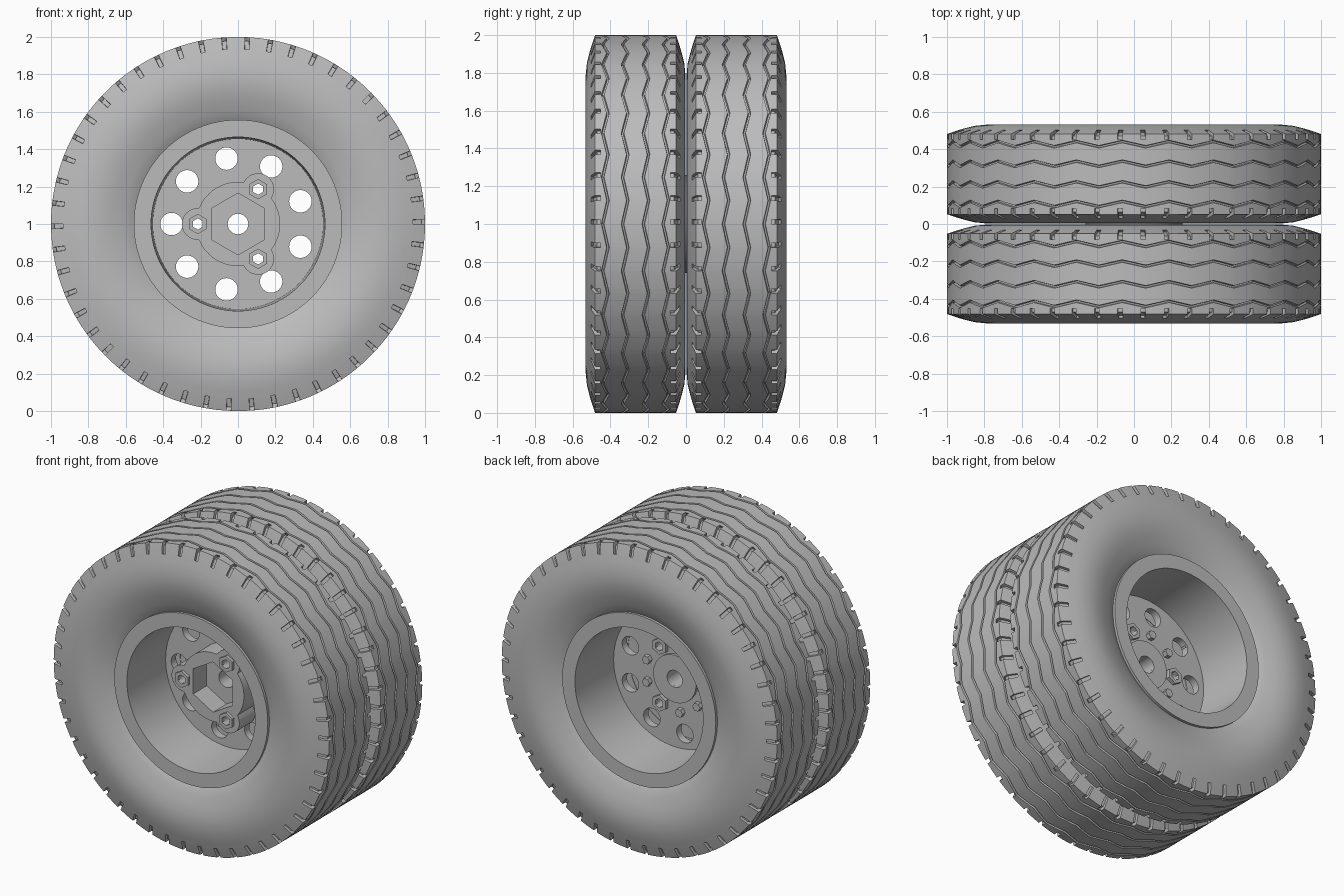
import bpy, bmesh, math

cube = bpy.data.objects.get("Cube")
if cube:
    bpy.data.objects.remove(cube, do_unlink=True)

grey = bpy.data.materials.new("plain grey")
grey.use_nodes = True
colour = (0.5, 0.5, 0.5, 1)
grey.diffuse_color = colour
grey.node_tree.nodes["Principled BSDF"].inputs["Base Color"].default_value = colour

AXLE_Z = 1.0
TYRE_Y = 0.267
HOLES = 9
BOLT_R = 0.215


def polar(radius, degrees):
    a = math.radians(degrees)
    return radius * math.cos(a), radius * math.sin(a)


def spin(name, rows, angles, loop=False, cx=0, cz=0):
    """Skin rings about the y axis; rows[i][j] is (y, radius) at angle j."""
    bm = bmesh.new()
    rings = [[bm.verts.new((cx + r * math.cos(a), y, AXLE_Z + cz + r * math.sin(a)))
              for (y, r), a in zip(row, angles)] for row in rows]
    n = len(angles)
    pairs = list(zip(rings, rings[1:]))
    if loop:
        pairs.append((rings[-1], rings[0]))
    else:
        bm.faces.new(rings[0])
        bm.faces.new(rings[-1])
    for a, b in pairs:
        for j in range(n):
            k = (j + 1) % n
            bm.faces.new((a[j], a[k], b[k], b[j]))
    bmesh.ops.recalc_face_normals(bm, faces=bm.faces[:])
    mesh = bpy.data.meshes.new(name)
    bm.to_mesh(mesh)
    bm.free()
    mesh.materials.append(grey)
    obj = bpy.data.objects.new(name, mesh)
    bpy.context.collection.objects.link(obj)
    return obj


def circle(n, start=0.0):
    return [math.radians(start) + math.tau * j / n for j in range(n)]


def lathe(name, profile, n=64, loop=False, cx=0, cz=0, start=0.0):
    return spin(name, [[p] * n for p in profile], circle(n, start), loop, cx, cz)


def activate(obj):
    bpy.ops.object.select_all(action='DESELECT')
    obj.select_set(True)
    bpy.context.view_layer.objects.active = obj


def smooth(obj):
    activate(obj)
    bpy.ops.object.shade_smooth_by_angle(angle=math.radians(32))


def drill(obj, cutters):
    """Cut each cutter out of the object and discard it."""
    for cutter in cutters:
        cutter.hide_render = True
        mod = obj.modifiers.new("drill", 'BOOLEAN')
        mod.operation = 'DIFFERENCE'
        mod.solver = 'EXACT'
        mod.object = cutter
        activate(obj)
        bpy.ops.object.modifier_apply(modifier=mod.name)
        bpy.data.objects.remove(cutter, do_unlink=True)


def rod(radius, at=(0, 0), y0=-0.6, y1=0.6, n=32, start=0.0):
    return lathe("cutter", [(y0, radius), (y1, radius)], n, cx=at[0], cz=at[1], start=start)


LUGS = [polar(BOLT_R, a) for a in (60, 180, 300)]


def axle_cutters():
    return [rod(0.055)] + [rod(0.03, p, n=20) for p in LUGS]


# Tyre: half section as (offset, radius, zigzag, notch depth)
CELLS = 50
FRACTIONS = (0, 0.01, 0.19, 0.2, 0.6)
half = [(0.19, 0.54, 0, 0), (0.205, 0.56, 0, 0), (0.225, 0.61, 0, 0), (0.246, 0.67, 0, 0),
        (0.26, 0.73, 0, 0), (0.264, 0.79, 0, 0), (0.258, 0.85, 0, 0), (0.246, 0.9, 0, 0),
        (0.236, 0.935, 0, 0), (0.2355, 0.937, 0, 1), (0.215, 1, 0, 1),
        (0.186, 1, 0, 1), (0.185, 1, 0, 0)]
for centre in (0.16, 0.055):
    for off, depth in ((0.007, 0), (0.004, 0.016), (-0.004, 0.016), (-0.007, 0)):
        half.append((centre + off, 1 - depth, 1, 0))


def tyre(name, yc):
    steps = [(c, f) for c in range(CELLS) for f in FRACTIONS]
    angles = [math.tau * (c + f) / CELLS for c, f in steps]
    rows = []
    section = [(1, p) for p in half] + [(-1, p) for p in reversed(half)]
    for side, (off, radius, zig, notch) in section:
        row = []
        for c, f in steps:
            t = f if c % 2 == 0 else 1 - f
            y = side * off + zig * 0.014 * (2 * t - 1)
            r = radius
            if notch and 0.005 < f < 0.195:
                y -= side * 0.012
                r -= 0.02
            row.append((yc + y, r))
        rows.append(row)
    smooth(spin(name, rows, angles, loop=True))


for label, s in (("front", -1), ("back", 1)):
    tyre(label + "_tyre", s * TYRE_Y)

    # Rim: flat flanges joined by a barrel
    rim = [(0.487, 0.465), (0.487, 0.557), (0.44, 0.557), (0.4, 0.53), (0.13, 0.53),
           (0.09, 0.557), (0.047, 0.557), (0.047, 0.455), (0.1, 0.455)]
    smooth(lathe(label + "_rim", [(s * y, r) for y, r in rim], 96, loop=True))

    # Wheel disc with round vents and a mounting pad at the middle
    disc = lathe(label + "_wheel_disc", [(0, 0.26), (s * 0.05, 0.26),
                                         (s * 0.05, 0.46), (s * 0.1, 0.46)], 96)
    vents = [rod(0.06, polar(0.355, 20 + 360 / HOLES * i)) for i in range(HOLES)]
    drill(disc, vents + axle_cutters())
    smooth(disc)

# Front hub: drum with three lug bosses and a deep hex socket
BOSS = 0.085


def hub_radius(a):
    best = 0.225
    for lug in (60, 180, 300):
        d = a - math.radians(lug)
        under = BOSS ** 2 - (BOLT_R * math.sin(d)) ** 2
        if under > 0 and math.cos(d) > 0:
            best = max(best, BOLT_R * math.cos(d) + math.sqrt(under))
    return best


ring = circle(144)
hub = spin("front_hub", [[(y, hub_radius(a)) for a in ring] for y in (-0.26, -0.098)], ring)
drill(hub, [rod(0.165, y0=-0.4, y1=-0.12, n=6, start=30)] + axle_cutters())
smooth(hub)

# Hollow hex nuts on the front hub and the back disc
for label, y0, y1 in (("front", -0.28, -0.258), ("back", 0.098, 0.125)):
    for i, (x, z) in enumerate(LUGS):
        lathe(f"{label}_lug_nut_{i + 1}", [(y0, 0.03), (y0, 0.054), (y1, 0.054), (y1, 0.03)],
              6, loop=True, cx=x, cz=z, start=30)

# Small solid bolts between the lugs at the back
for i in range(HOLES):
    if i % 3 != 1:
        x, z = polar(BOLT_R, 20 + 360 / HOLES * i)
        lathe(f"back_bolt_{i + 1}", [(0.098, 0.028), (0.13, 0.028)], 6, cx=x, cz=z)

# Raised collar round the back axle hole
smooth(lathe("back_collar", [(0.098, 0.055), (0.098, 0.155), (0.118, 0.155), (0.118, 0.055)],
             64, loop=True))
